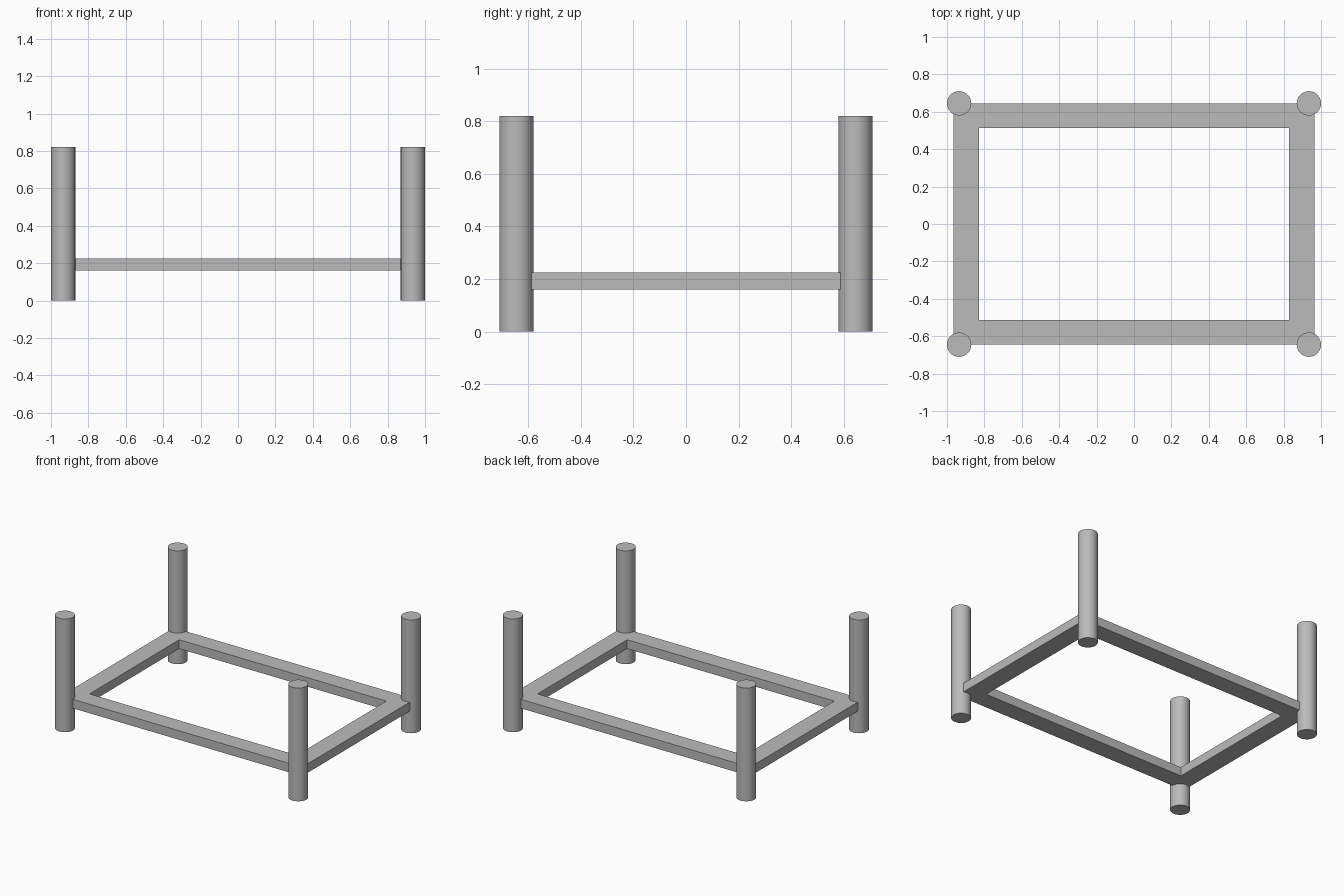
import bpy
import bmesh
import math

cube = bpy.data.objects.get("Cube")
if cube:
    bpy.data.objects.remove(cube, do_unlink=True)

# Single grey finish
grey = bpy.data.materials.new("plain grey")
grey.use_nodes = True
colour = (0.5, 0.5, 0.5, 1)
grey.diffuse_color = colour
grey.node_tree.nodes["Principled BSDF"].inputs["Base Color"].default_value = colour

POST_X, POST_Y, POST_R, POST_H = 0.935, 0.645, 0.065, 0.82
OUTER, INNER = (0.965, 0.645), (0.83, 0.513)
RAIL_BOTTOM, RAIL_TOP = 0.16, 0.225


def add_post(name, x, y):
    bpy.ops.mesh.primitive_cylinder_add(
        vertices=48, radius=POST_R, depth=POST_H, location=(x, y, POST_H / 2))
    post = bpy.context.object
    post.name = name
    post.data.materials.append(grey)
    bpy.ops.object.shade_smooth_by_angle(angle=math.radians(30))


def add_frame():
    bm = bmesh.new()
    corners = [(-1, -1), (1, -1), (1, 1), (-1, 1)]

    def ring(size, z):
        return [bm.verts.new((sx * size[0], sy * size[1], z)) for sx, sy in corners]

    # Rectangular section swept round the four mitred corners
    loops = [ring(OUTER, RAIL_BOTTOM), ring(OUTER, RAIL_TOP),
             ring(INNER, RAIL_TOP), ring(INNER, RAIL_BOTTOM)]
    for a, b in zip(loops, loops[1:] + loops[:1]):
        for i in range(4):
            j = (i + 1) % 4
            bm.faces.new((a[i], a[j], b[j], b[i]))
    bmesh.ops.recalc_face_normals(bm, faces=bm.faces)
    mesh = bpy.data.meshes.new("rail_frame")
    bm.to_mesh(mesh)
    bm.free()
    mesh.materials.append(grey)
    bpy.context.collection.objects.link(bpy.data.objects.new("rail_frame", mesh))


# Four round corner posts
for side, sx in (("left", 1), ("right", -1)):
    for end, sy in (("front", -1), ("back", 1)):
        add_post(f"{end}_{side}_post", sx * POST_X, sy * POST_Y)

# Flat rail joining the posts
add_frame()
